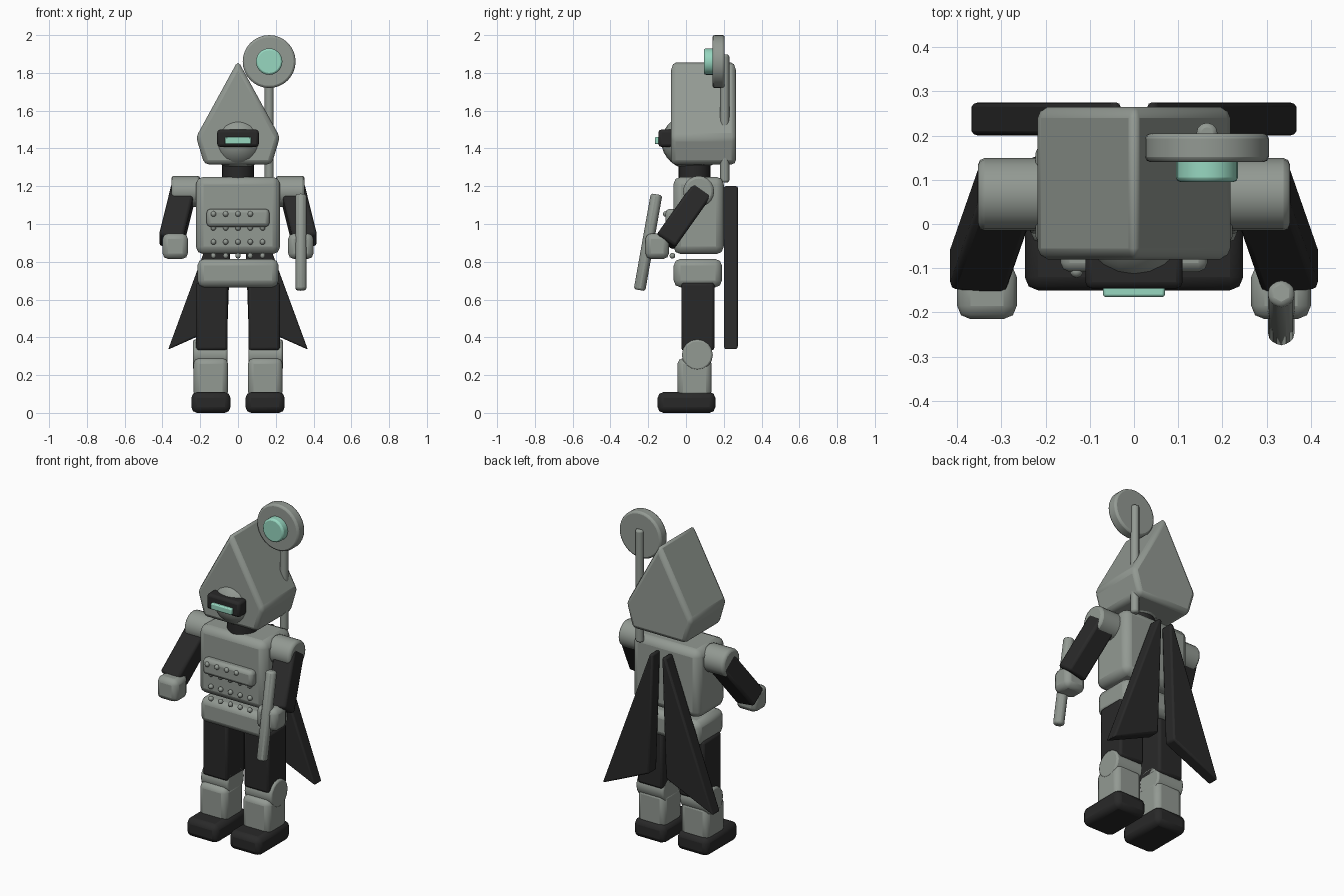
import bpy, bmesh, math
from mathutils import Vector, Matrix

if "Cube" in bpy.data.objects:
    bpy.data.objects.remove(bpy.data.objects["Cube"])


def material(name, rgb):
    m = bpy.data.materials.new(name)
    m.diffuse_color = (*rgb, 1)
    m.use_nodes = True
    m.node_tree.nodes["Principled BSDF"].inputs["Base Color"].default_value = m.diffuse_color
    return m


GREY = material("grey metal", (0.29, 0.32, 0.29))
DARK = material("dark rubber", (0.022, 0.022, 0.022))
MINT = material("mint light", (0.31, 0.68, 0.53))


def finish(name, bm, mat, bevel=0.0, segments=2):
    bmesh.ops.recalc_face_normals(bm, faces=bm.faces)
    me = bpy.data.meshes.new(name)
    bm.to_mesh(me)
    bm.free()
    me.materials.append(mat)
    ob = bpy.data.objects.new(name, me)
    bpy.context.collection.objects.link(ob)
    if bevel:
        mod = ob.modifiers.new("bevel", 'BEVEL')
        mod.width, mod.segments = bevel, segments
        mod.limit_method, mod.angle_limit = 'ANGLE', math.radians(40)
    return ob


def box(name, xs, ys, zs, mat, bevel=0.03):
    bm = bmesh.new()
    bmesh.ops.create_cube(bm, size=1)
    for v in bm.verts:
        v.co = [(a + b) / 2 + c * (b - a) for c, (a, b) in zip(v.co, (xs, ys, zs))]
    return finish(name, bm, mat, bevel)


def rod(name, a, b, radius, mat, sides=20, bevel=0.01, turn=0.0):
    a, b = Vector(a), Vector(b)
    d = b - a
    bm = bmesh.new()
    m = Matrix.Translation((a + b) / 2) @ d.to_track_quat('Z', 'Y').to_matrix().to_4x4()
    bmesh.ops.create_cone(bm, cap_ends=True, segments=sides, radius1=radius, radius2=radius,
                          depth=d.length, matrix=m @ Matrix.Rotation(turn, 4, 'Z'))
    return finish(name, bm, mat, bevel)


def beam(name, a, b, width, depth, mat, bevel):
    # Square bar between two points, kept upright in x
    a, b = Vector(a), Vector(b)
    z = (b - a).normalized()
    y = z.cross(Vector((1, 0, 0))).normalized()
    x = y.cross(z)
    rot = Matrix((x, y, z)).transposed().to_4x4()
    bm = bmesh.new()
    bmesh.ops.create_cube(bm, size=1, matrix=Matrix.Translation((a + b) / 2) @ rot
                          @ Matrix.Diagonal((width, depth, (b - a).length, 1)))
    return finish(name, bm, mat, bevel)


def prism(name, profile, y0, y1, mat, bevel):
    # (x, z) profile extruded along y
    bm = bmesh.new()
    f = bm.faces.new([bm.verts.new((x, y0, z)) for x, z in profile])
    ext = bmesh.ops.extrude_face_region(bm, geom=[f])
    for v in ext["geom"]:
        if isinstance(v, bmesh.types.BMVert):
            v.co.y = y1
    return finish(name, bm, mat, bevel)


def ball(name, centre, radii, mat, u=24, v=16):
    bm = bmesh.new()
    bmesh.ops.create_uvsphere(bm, u_segments=u, v_segments=v, radius=1,
                              matrix=Matrix.Translation(centre) @ Matrix.Diagonal((*radii, 1)))
    return finish(name, bm, mat)


# Legs, arms and cape halves, one per side
for s, side in ((1, "right"), (-1, "left")):
    def span(a, b):
        return tuple(sorted((s * a, s * b)))
    box(side + "_foot", span(0.04, 0.247), (-0.15, 0.155), (0, 0.11), DARK)
    box(side + "_shin", span(0.053, 0.235), (-0.045, 0.135), (0.08, 0.29), GREY)
    rod(side + "_knee", (s * 0.055, 0.06, 0.307), (s * 0.237, 0.06, 0.307), 0.082, GREY, 16)
    box(side + "_thigh", span(0.055, 0.222), (-0.025, 0.15), (0.33, 0.69), DARK, 0.015)
    rod(side + "_shoulder", (s * 0.2, 0.067, 1.173), (s * 0.353, 0.067, 1.173), 0.082, GREY, 20, 0.015)
    beam(side + "_arm", (s * 0.287, 0.085, 1.18), (s * 0.355, -0.11, 0.905), 0.13, 0.12, DARK, 0.015)
    box(side + "_hand", span(0.265, 0.4), (-0.215, -0.09), (0.815, 0.95), GREY)
    prism(side + "_cape_panel", [(s * 0.03, 1.2), (s * 0.052, 1.2), (s * 0.37, 0.335), (s * 0.055, 0.475)],
          0.2, 0.275, DARK, 0.01)

# Body
box("pelvis", (-0.215, 0.215), (-0.065, 0.19), (0.665, 0.815), GREY, 0.035)
box("torso", (-0.223, 0.223), (-0.067, 0.2), (0.84, 1.25), GREY, 0.04)
box("chest_plate", (-0.166, 0.166), (-0.108, -0.04), (0.985, 1.08), GREY, 0.02)
rod("neck", (0, 0.045, 1.22), (0, 0.045, 1.35), 0.085, DARK)

# Rivet rows, the top one sits on the chest plate
for row, (z, y, count) in enumerate(((1.053, -0.107, 4), (0.98, -0.072, 5),
                                     (0.905, -0.072, 5), (0.832, -0.072, 5))):
    for i in range(count):
        ball(f"rivet_{row}_{i}", (-0.13 + 0.065 * i, y, z), (0.015,) * 3, GREY, 10, 6)

# Head with hood, face and visor
prism("hood", [(0, 1.865), (0.222, 1.46), (0.178, 1.315), (-0.178, 1.315), (-0.222, 1.46)],
      -0.08, 0.265, GREY, 0.025)
ball("face", (0, 0.04, 1.435), (0.15, 0.17, 0.15), GREY)
box("visor", (-0.11, 0.11), (-0.146, -0.06), (1.408, 1.5), DARK, 0.015)
box("visor_light", (-0.07, 0.07), (-0.165, -0.13), (1.423, 1.46), MINT, 0.006)

# Antenna with dish
rod("antenna_rod", (0.165, 0.205, 1.22), (0.165, 0.205, 1.897), 0.024, GREY, 12)
rod("antenna_disc", (0.165, 0.14, 1.86), (0.165, 0.205, 1.86), 0.14, GREY, 32, 0.012)
rod("antenna_light", (0.165, 0.095, 1.86), (0.165, 0.15, 1.86), 0.07, MINT, 24)

# Hexagonal baton held in the right hand
rod("baton", (0.333, -0.246, 0.65), (0.333, -0.156, 1.157), 0.034, GREY, 6, 0.012)

# Smooth the rounded edges, keep corners crisp
for ob in bpy.context.collection.objects:
    ob.select_set(True)
    bpy.context.view_layer.objects.active = ob
bpy.ops.object.shade_smooth_by_angle(angle=math.radians(35))
